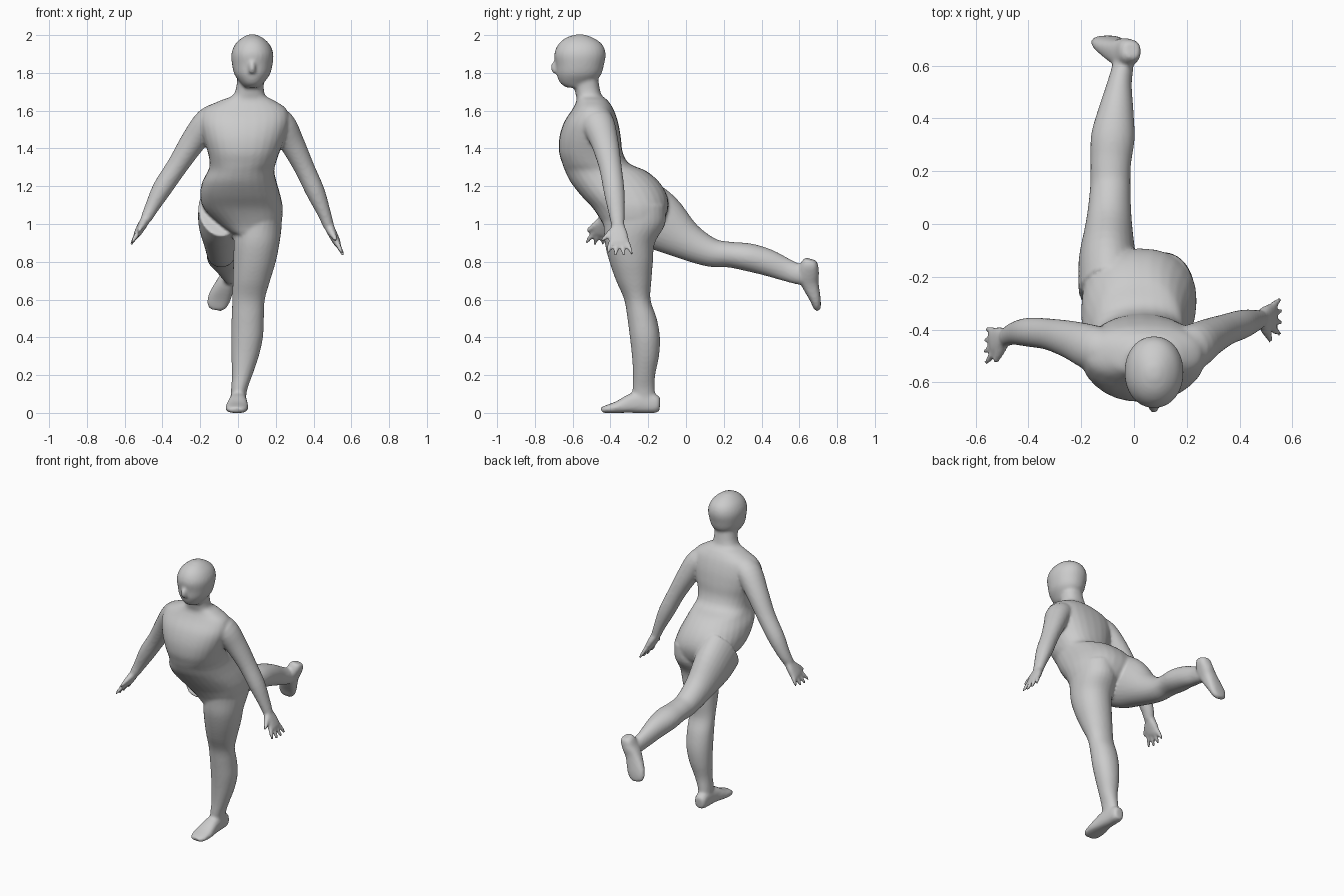
import bpy, bmesh, math
from mathutils import Vector

SIDES = 28
parts = []


def spline(rows, steps=4):
    """Catmull-Rom through rows of numbers."""
    out = []
    for i in range(len(rows) - 1):
        a, b = rows[max(i - 1, 0)], rows[i]
        c, d = rows[i + 1], rows[min(i + 2, len(rows) - 1)]
        for k in range(steps):
            t = k / steps
            out.append([0.5 * (2 * q + (r - p) * t + (2 * p - 5 * q + 4 * r - s) * t * t
                               + (3 * q - p - 3 * r + s) * t ** 3)
                        for p, q, r, s in zip(a, b, c, d)])
    return out + [list(rows[-1])]


def oval(power):
    """Unit superellipse points."""
    for i in range(SIDES):
        a = 2 * math.pi * i / SIDES
        c, s = math.cos(a), math.sin(a)
        yield (math.copysign(abs(c) ** (2 / power), c), math.copysign(abs(s) ** (2 / power), s))


def loft(name, rings):
    bm = bmesh.new()
    vs = [[bm.verts.new(p) for p in ring] for ring in rings]
    for a, b in zip(vs, vs[1:]):
        for i in range(SIDES):
            j = (i + 1) % SIDES
            bm.faces.new((a[i], a[j], b[j], b[i]))
    bm.faces.new(vs[0][::-1])
    bm.faces.new(vs[-1])
    bmesh.ops.recalc_face_normals(bm, faces=bm.faces)
    me = bpy.data.meshes.new(name)
    bm.to_mesh(me)
    bm.free()
    ob = bpy.data.objects.new(name, me)
    bpy.context.collection.objects.link(ob)
    parts.append(ob)


def stack(name, rows, power=2.0):
    """Horizontal slices: z, x min, x max, y min, y max."""
    loft(name, [[Vector(((x0 + x1) / 2 + c * (x1 - x0) / 2, (y0 + y1) / 2 + s * (y1 - y0) / 2, z))
                 for c, s in oval(power)] for z, x0, x1, y0, y1 in spline(rows)])


def tube(name, rows, side, power=2.0):
    """Limb along a path: x, y, z, radius along side axis, radius across it."""
    rows = spline(rows)
    pts = [Vector(r[:3]) for r in rows]
    rings = []
    for i, r in enumerate(rows):
        t = (pts[min(i + 1, len(pts) - 1)] - pts[max(i - 1, 0)]).normalized()
        u = Vector(side)
        u = (u - t * u.dot(t)).normalized()
        v = t.cross(u)
        rings.append([pts[i] + u * c * r[3] + v * s * r[4] for c, s in oval(power)])
    loft(name, rings)


def hand(name, wrist, tip, thumb):
    """Flat palm, four spread fingers and a thumb pointing to -y."""
    w, e = Vector(wrist), Vector(tip)
    d = e - w
    side = Vector((0, 1, 0))
    k = w + d * 0.55
    tube(name + "_palm", [(*w, .03, .026), (*(w + d * .3), .048, .024), (*k, .052, .02),
                          (*(w + d * .65), .045, .014)], side, 2.5)
    for i in range(4):
        off = (i - 1.5) * .026
        a = w + d * .5 + side * off
        b = w + d * (1.0 - .06 * abs(i - 1.5)) + side * off * 1.7
        tube(name + "_finger", [(*a, .014, .014), (*((a + b) / 2), .013, .013), (*b, .008, .008)], side)
    a = w + d * .2 - side * .03
    b = w + d * .5 + side * thumb
    tube(name + "_thumb", [(*a, .02, .018), (*((a + b) / 2), .016, .015), (*b, .009, .009)], (1, 0, 0))


# Torso, hips and neck
stack("torso", [
    (.95, -.03, .17, -.42, -.22), (1.0, -.10, .225, -.44, -.13), (1.08, -.18, .237, -.49, -.095),
    (1.15, -.20, .225, -.555, -.10), (1.22, -.19, .205, -.61, -.14), (1.28, -.16, .192, -.64, -.21),
    (1.32, -.15, .20, -.655, -.30), (1.38, -.16, .22, -.672, -.335), (1.46, -.185, .25, -.67, -.345),
    (1.54, -.20, .27, -.645, -.36), (1.61, -.18, .255, -.60, -.385), (1.655, -.09, .19, -.58, -.415),
    (1.69, -.02, .14, -.585, -.45), (1.80, 0, .14, -.61, -.47)], 2.3)

# Head and nose
stack("head", [
    (1.722, .035, .115, -.63, -.52), (1.745, .015, .135, -.665, -.49), (1.79, -.018, .168, -.685, -.45),
    (1.84, -.031, .182, -.69, -.435), (1.90, -.035, .187, -.697, -.425), (1.95, -.016, .168, -.677, -.443),
    (1.985, .02, .132, -.637, -.49), (2.003, .055, .095, -.585, -.54)], 2.1)
tube("nose", [(.075, -.675, 1.87, .01, .012), (.075, -.693, 1.835, .018, .022),
              (.075, -.69, 1.80, .018, .016)], (1, 0, 0))

# Standing leg and foot
stack("standing_leg", [
    (1.10, .0, .23, -.45, -.11), (1.0, -.02, .232, -.437, -.11), (.9, -.022, .22, -.43, -.165),
    (.8, -.025, .20, -.405, -.175), (.7, -.028, .17, -.37, -.183), (.6, -.03, .142, -.327, -.188),
    (.5, -.034, .137, -.31, -.155), (.4, -.036, .132, -.297, -.138), (.3, -.035, .11, -.286, -.143),
    (.2, -.032, .076, -.28, -.163), (.12, -.037, .048, -.283, -.165), (.04, -.04, .04, -.28, -.16)], 2.1)
tube("standing_foot", [
    (.0, -.138, .045, .028, .035), (.0, -.16, .047, .04, .048), (0, -.21, .055, .043, .057),
    (0, -.28, .052, .048, .053), (-.005, -.36, .031, .06, .032), (-.008, -.42, .02, .054, .021),
    (-.01, -.448, .015, .035, .014)], (1, 0, 0), 2.5)

# Raised leg and foot
tube("raised_leg", [
    (-.09, -.25, 1.08, .12, .17), (-.10, -.14, 1.01, .11, .155), (-.095, 0, .912, .088, .103),
    (-.09, .13, .85, .077, .077), (-.088, .23, .838, .077, .068), (-.08, .33, .824, .083, .074),
    (-.068, .43, .797, .067, .071), (-.055, .53, .757, .047, .06), (-.042, .60, .732, .04, .053),
    (-.04, .66, .72, .038, .045)], (1, 0, 0))
tube("raised_foot", [
    (-.008, .66, .812, .028, .03), (-.014, .655, .79, .042, .045), (-.035, .648, .74, .045, .056),
    (-.062, .655, .69, .05, .047), (-.098, .682, .61, .06, .03), (-.115, .693, .565, .05, .021),
    (-.12, .697, .545, .03, .013)], (1, 0, 0), 2.5)

# Arms
tube("left_arm", [
    (.15, -.49, 1.57, .08, .07), (.225, -.465, 1.53, .087, .077), (.285, -.43, 1.43, .073, .066),
    (.35, -.40, 1.30, .06, .054), (.41, -.38, 1.17, .055, .05), (.455, -.367, 1.06, .043, .036),
    (.48, -.36, .99, .034, .029)], (0, 1, 0))
tube("right_arm", [
    (-.08, -.49, 1.58, .08, .07), (-.155, -.47, 1.54, .087, .077), (-.235, -.44, 1.44, .073, .068),
    (-.32, -.418, 1.31, .06, .056), (-.40, -.41, 1.19, .055, .052), (-.455, -.415, 1.09, .043, .038),
    (-.485, -.43, 1.03, .034, .03)], (0, 1, 0))
hand("left_hand", (.475, -.36, 1.0), (.562, -.35, .825), -.09)
hand("right_hand", (-.48, -.425, 1.04), (-.57, -.465, .885), -.08)

# Fuse the parts into one smooth skin
bpy.ops.object.select_all(action='DESELECT')
for ob in parts:
    ob.select_set(True)
body = parts[0]
bpy.context.view_layer.objects.active = body
bpy.ops.object.join()
body.name = body.data.name = "human_figure"
fuse = body.modifiers.new("fuse", 'REMESH')
fuse.mode = 'VOXEL'
fuse.voxel_size = .009
fuse.use_smooth_shade = True
soft = body.modifiers.new("soften", 'SMOOTH')
soft.factor = .5
soft.iterations = 5
